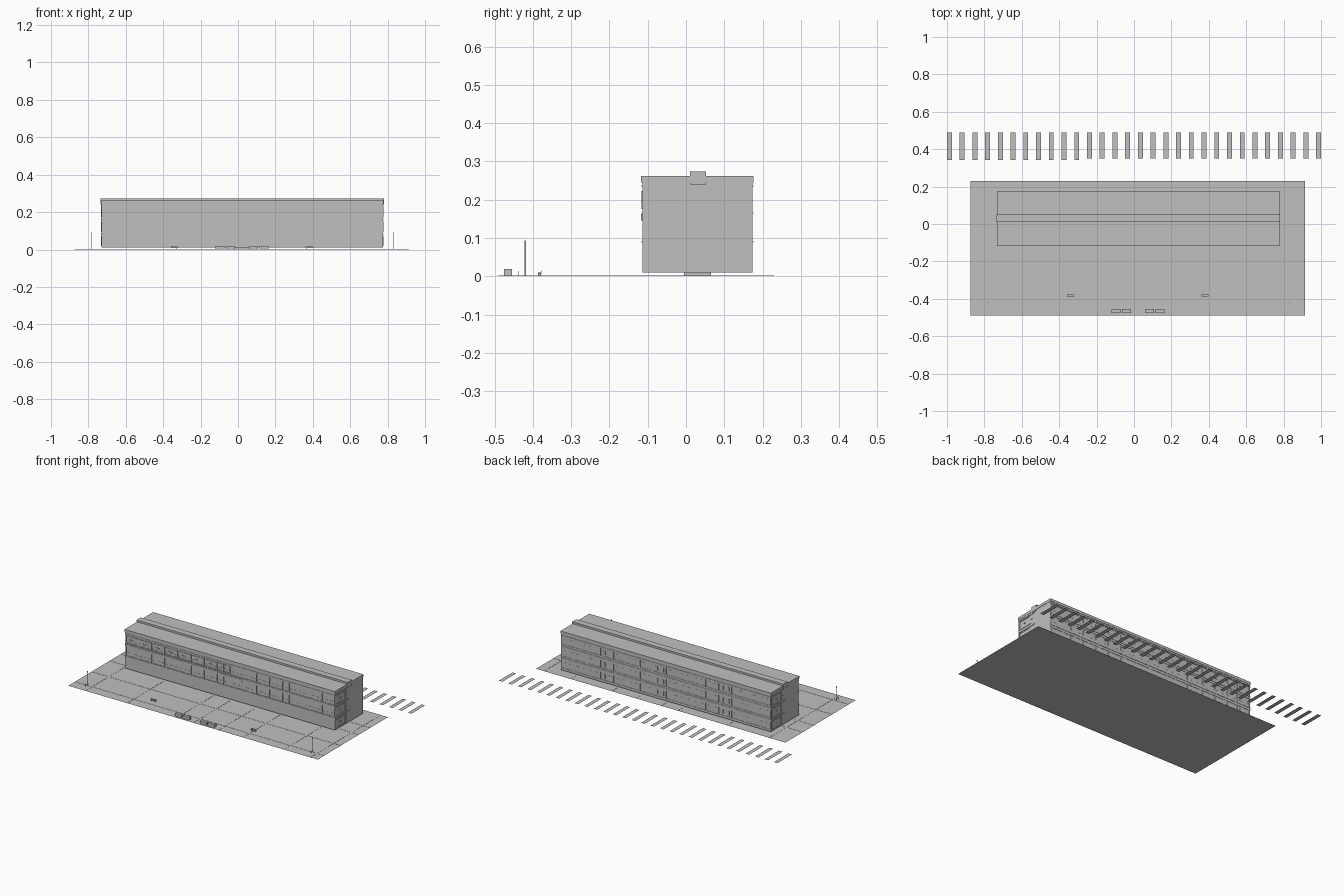
import bpy, bmesh
from mathutils import Matrix, Vector

cube = bpy.data.objects.get("Cube")
if cube:
    bpy.data.objects.remove(cube, do_unlink=True)

STONE = bpy.data.materials.new("stone grey")
STONE.use_nodes = True
STONE.diffuse_color = (0.53, 0.53, 0.53, 1)
STONE.node_tree.nodes["Principled BSDF"].inputs["Base Color"].default_value = (0.53, 0.53, 0.53, 1)


def part(name, boxes):
    """One object from boxes (x0, x1, y0, y1, z0, z1); equal z gives a flat sheet."""
    bm = bmesh.new()
    for x0, x1, y0, y1, z0, z1 in boxes:
        place = Matrix.Translation(Vector((x0 + x1, y0 + y1, z0 + z1)) / 2)
        if z0 == z1:
            size = Matrix.Diagonal((x1 - x0, y1 - y0, 1, 1))
            bmesh.ops.create_grid(bm, x_segments=1, y_segments=1, size=0.5, matrix=place @ size)
        else:
            size = Matrix.Diagonal((x1 - x0, y1 - y0, z1 - z0, 1))
            bmesh.ops.create_cube(bm, size=1, matrix=place @ size)
    mesh = bpy.data.meshes.new(name)
    bm.to_mesh(mesh)
    bm.free()
    mesh.materials.append(STONE)
    obj = bpy.data.objects.new(name, mesh)
    bpy.context.collection.objects.link(obj)
    return obj


def frame(x0, x1, y0, y1, z0, z1, t=0.003):
    """Four bars around a window opening on an end wall."""
    return [(x0, x1, y0, y1, z0, z0 + t), (x0, x1, y0, y1, z1 - t, z1),
            (x0, x1, y0, y0 + t, z0, z1), (x0, x1, y1 - t, y1, z0, z1)]


# Main dimensions
L, R, F, B = -0.73, 0.775, -0.112, 0.172
FLOORS = [(0.018, 0.073), (0.095, 0.15), (0.172, 0.227)]
BAYS = 16
STEP = (R - L) / BAYS

# Forecourt paving and its raised joints
PL, PR, PF, PB = -0.875, 0.915, -0.49, 0.23
part("forecourt", [(PL, PR, PF, PB, 0.0005, 0.0005)])
joints = []
for x in (-0.755, -0.455, -0.1, 0.02, 0.2, 0.375, 0.67, 0.86):
    spans = ((PF, F), (B, PB)) if L < x < R else ((PF, PB),)
    joints += [(x - 0.004, x + 0.004, y0, y1, 0.0005, 0.0015) for y0, y1 in spans]
joints += [(PL, PR, y - 0.003, y + 0.003, 0.0005, 0.0015) for y in (-0.42, -0.25)]
for y in (-0.065, 0.05):
    joints += [(PL, L, y - 0.003, y + 0.003, 0.0005, 0.0015),
               (R, PR, y - 0.003, y + 0.003, 0.0005, 0.0015)]
part("paving_joints", joints)

# Building volume, step under it and roof
part("building_body", [(L, R, F, B, 0.01, 0.25)])
part("under_step", [(-0.06, 0.1, -0.005, 0.065, 0.002, 0.01)])
part("roof_slab", [(L - 0.002, R + 0.002, F - 0.005, B + 0.004, 0.245, 0.262)])
part("roof_ridge", [(L - 0.005, R + 0.005, 0.01, 0.052, 0.24, 0.274)])

# Floor bands, corner piers and string courses on both long walls
bands, piers, lines = [], [], []
for y, s in ((F, -1), (B, 1)):
    def out(d):
        return min(y, y + s * d), max(y, y + s * d)
    for z0, z1 in ((0.01, 0.018), (0.073, 0.095), (0.15, 0.172), (0.227, 0.245)):
        bands.append((L, R, *out(0.002), z0, z1))
    for i in range(BAYS + 1):
        x = min(max(L + i * STEP, L + 0.004), R - 0.004)
        w = 0.004 if i % 5 else 0.006
        piers.append((x - w / 2, x + w / 2, *out(0.002), 0.09 if s < 0 else 0.018, 0.227))
    for z in (0.09, 0.165, 0.235):
        lines.append((L, R, *out(0.004), z - 0.0015, z + 0.0015))
part("floor_bands", bands)
part("wall_piers", piers)
part("string_courses", lines)

# Ground floor panel along the front
part("front_base_panel", [(L, R, F - 0.002, F, 0.018, 0.073)])

# Front window bars: mullions, rails and the upper frames
bars, frames = [], []
for z0, z1 in FLOORS[1:]:
    for i in range(BAYS):
        x = L + (i + 0.5) * STEP
        bars.append((x - 0.001, x + 0.001, F - 0.001, F, z0, z1))
    bars.append((L, R, F - 0.001, F, z0 + 0.018, z0 + 0.02))
for i in range(8):
    x = L + i * STEP
    frames += frame(x + 0.008, x + STEP - 0.008, F - 0.003, F, 0.176, 0.223, 0.002)[:2]
    frames.append((x + STEP - 0.002, x + STEP + 0.002, F - 0.004, F, 0.176, 0.223))
    frames.append((x + 0.03, x + 0.06, F - 0.003, F, 0.199, 0.203))
part("front_window_bars", bars)
part("front_upper_frames", frames)

# Rear windows: pairs in every bay with a continuous sill
panes = []
for z0, z1 in FLOORS:
    for i in range(BAYS):
        for k in (0.27, 0.73):
            x = L + (i + k) * STEP
            panes.append((x - 0.009, x + 0.009, B, B + 0.001, z0 + 0.018, z1 - 0.01))
    panes.append((L, R, B, B + 0.002, z0, z0 + 0.007))
part("rear_windows", panes)

# End wall window bays, with a turned copy on the opposite end
ends, posts = [], []
for z0, z1 in FLOORS:
    ends += frame(R, R + 0.002, -0.105, -0.006, z0, z1)
    ends += frame(R, R + 0.002, -0.066, -0.046, z0 + 0.025, z0 + 0.031, 0.0015)
    ends.append((R, R + 0.002, -0.008, 0.01, z0 + 0.025, z0 + 0.03))
    posts.append((R, R + 0.003, -0.006, 0.0, z0, z1))
    posts.append((R, R + 0.003, F, 0.03, z1 + 0.004, z1 + 0.012))
turn = Matrix.Translation((L + R, F + B, 0)) @ Matrix.Diagonal((-1, -1, 1, 1))
for name, boxes in (("end_window_frames", ends), ("end_posts", posts)):
    part("left_" + name, boxes)
    part("right_" + name, boxes).data.transform(turn)

# Entrance canopy
part("entrance_canopy", [(-0.065, 0.11, F - 0.006, F, 0.146, 0.163)])

# Planters and benches on the forecourt
planters, seats = [], []
for x in (-0.12, 0.06):
    for dx in (0, 0.055):
        planters.append((x + dx, x + dx + 0.048, -0.475, -0.455, 0.0005, 0.019))
for x in (-0.34, 0.38):
    seats.append((x - 0.018, x + 0.018, -0.387, -0.379, 0.007, 0.01))
    seats.append((x - 0.018, x + 0.018, -0.379, -0.377, 0.007, 0.015))
    for dx in (-0.014, 0.012):
        seats.append((x + dx, x + dx + 0.002, -0.386, -0.379, 0.0005, 0.007))
part("planters", planters)
part("benches", seats)

# Lamp posts with small heads, and bollards
lamps, bollards = [], []
for x in (-0.785, 0.83):
    lamps.append((x - 0.0015, x + 0.0015, -0.4215, -0.4185, 0.0005, 0.09))
    lamps.append((x - 0.002, x + 0.002, -0.422, -0.418, 0.085, 0.094))
    bollards.append((x - 0.001, x + 0.001, -0.438, -0.436, 0.0005, 0.014))
part("lamp_posts", lamps)
part("bollards", bollards)

# Crossing strips behind the building, each a row of flat slabs
strips, slabs = [], []
for i in range(30):
    x = -0.987 + i * 1.974 / 29
    y0 = 0.342 if i < 11 else 0.35
    strips.append((x - 0.013, x + 0.013, y0, 0.49, 0, 0))
    pitch = (0.49 - y0) / 5
    for k in range(5):
        y = y0 + k * pitch
        slabs.append((x - 0.01, x + 0.01, y + 0.005, y + pitch - 0.005, 0.0006, 0.0006))
part("crossing_strips", strips)
part("strip_slabs", slabs)
